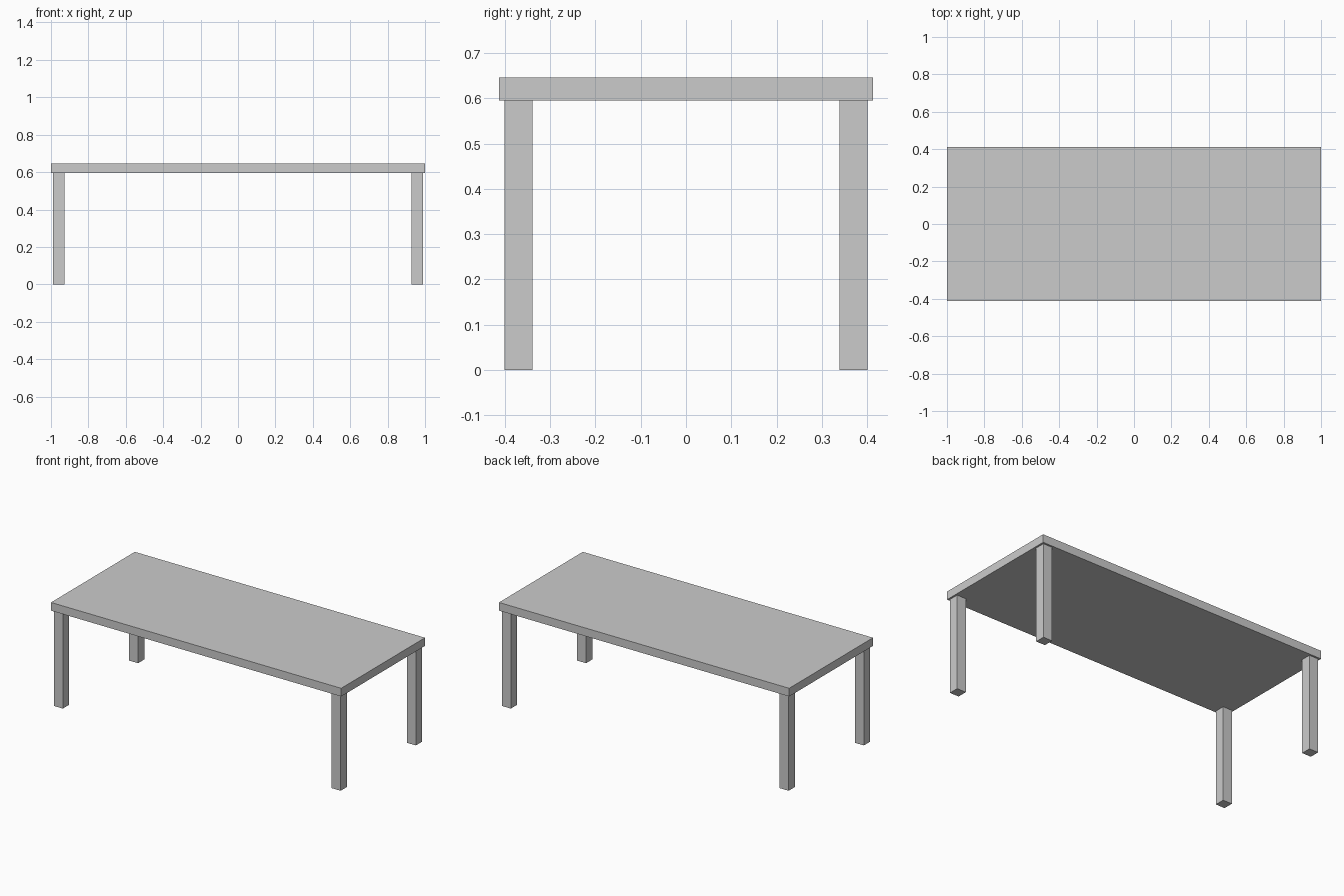
import bpy

if "Cube" in bpy.data.objects:
    bpy.data.objects.remove(bpy.data.objects["Cube"])

TOP_Z, UNDER_Z = 0.646, 0.595
HALF_X, HALF_Y = 1.0, 0.4125
LEG, INSET = 0.062, 0.0115


def box(name, size, centre):
    bpy.ops.mesh.primitive_cube_add(size=1, location=centre)
    ob = bpy.context.object
    ob.name = name
    ob.scale = size
    bpy.ops.object.transform_apply(location=False, rotation=False, scale=True)
    return ob


# Tabletop slab
box("tabletop", (2 * HALF_X, 2 * HALF_Y, TOP_Z - UNDER_Z),
    (0, 0, (TOP_Z + UNDER_Z) / 2))

# Four square legs, slightly inset from the corners
leg_x = HALF_X - INSET - LEG / 2
leg_y = HALF_Y - INSET - LEG / 2
for side_y, sy in (("front", -1), ("back", 1)):
    for side_x, sx in (("left", -1), ("right", 1)):
        box(f"{side_y}_{side_x}_leg", (LEG, LEG, UNDER_Z),
            (sx * leg_x, sy * leg_y, UNDER_Z / 2))
